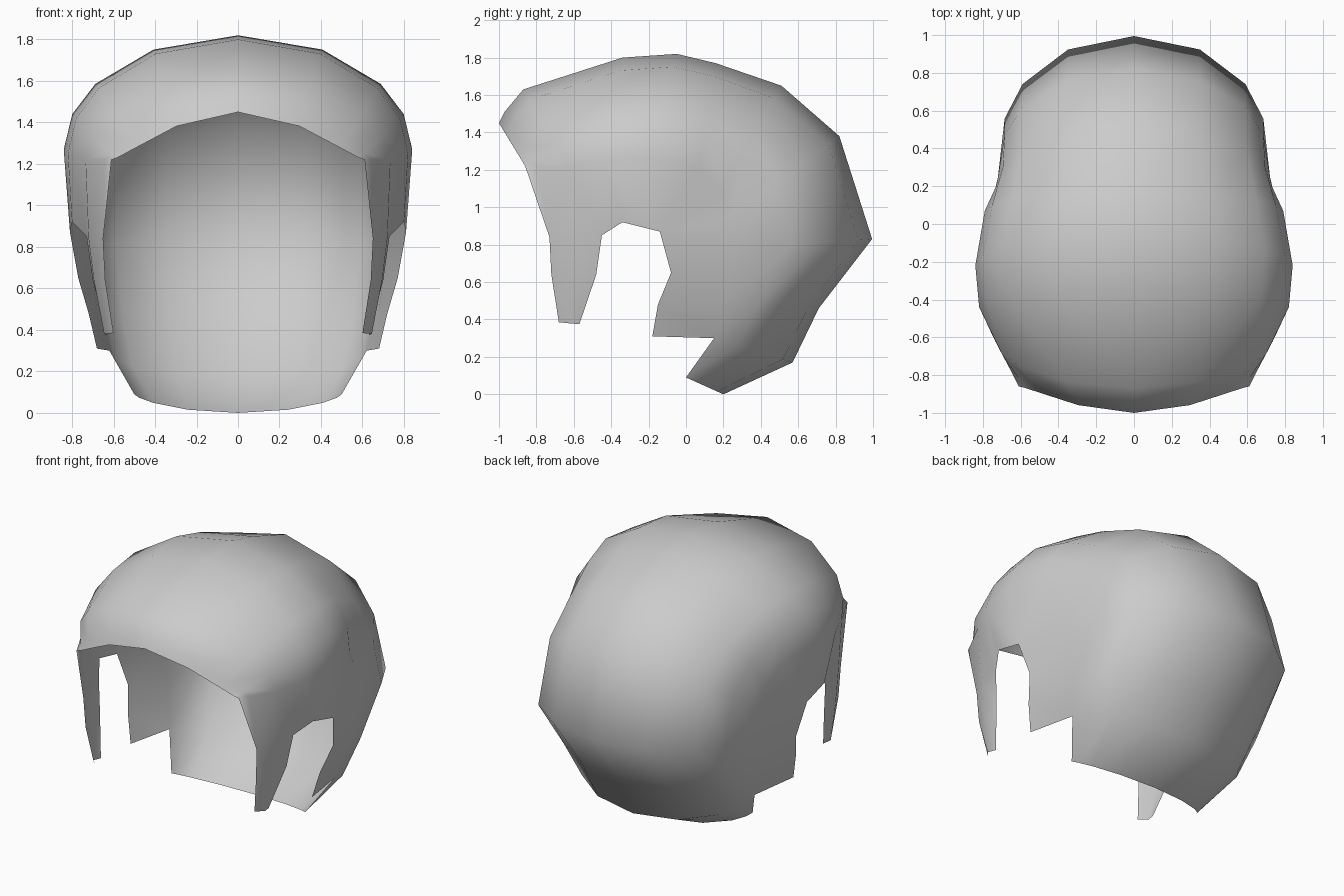
import bpy, bmesh
from math import sin, cos, radians

if "Cube" in bpy.data.objects:
    bpy.data.objects.remove(bpy.data.objects["Cube"])

# Ribs: centre-line point (y, z), side point (x, y, z), curve exponent
RIBS = [
    ((-1.00, 1.45), (0.61, -0.86, 1.22), 2.6),
    ((-0.97, 1.51), (0.64, -0.80, 1.22), 1.9),
    ((-0.87, 1.63), (0.735, -0.62, 1.22), 1.1),
    ((-0.34, 1.80), (0.82, -0.44, 1.25), 1.0),
    ((-0.05, 1.82), (0.84, -0.22, 1.27), 1.0),
    ((0.16, 1.77), (0.79, 0.07, 1.22), 1.0),
    ((0.51, 1.65), (0.73, 0.20, 1.08), 0.95),
    ((0.82, 1.38), (0.72, 0.25, 0.95), 0.8),
    ((0.995, 0.83), (0.72, 0.25, 0.78), 0.75),
    ((0.71, 0.46), (0.68, 0.22, 0.50), 0.9),
    ((0.57, 0.17), (0.62, 0.15, 0.30), 1.0),
    ((0.20, 0.00), (0.50, 0.00, 0.09), 1.4),
]
ANGLES = [0, 29, 55, 72, 90]

bm = bmesh.new()

# Cap: quarter-ellipse ribs from the centre line to the side line
grid = []
for (ty, tz), (sx, sy, sz), p in RIBS:
    row = []
    for a in ANGLES:
        s, c = sin(radians(a)), max(cos(radians(a)), 0) ** p
        row.append(bm.verts.new((sx * s, sy + (ty - sy) * c, sz + (tz - sz) * c)))
    grid.append(row)
for r0, r1 in zip(grid, grid[1:]):
    for j in range(len(ANGLES) - 1):
        bm.faces.new((r0[j], r0[j + 1], r1[j + 1], r1[j]))
S = [r[-1] for r in grid]

# Ear arch, from the sideburn root to the flap behind the ear
L = [bm.verts.new(v) for v in [(0.65, -0.73, 0.84), (0.72, -0.60, 0.84), (0.73, -0.45, 0.85),
                               (0.80, -0.34, 0.92), (0.81, -0.14, 0.87)]]
bm.faces.new((S[0], S[1], S[2], L[1], L[0]))
bm.faces.new((S[2], S[3], L[2], L[1]))
bm.faces.new((S[3], L[3], L[2]))
bm.faces.new((S[3], S[4], L[4], L[3]))
for i in (4, 5, 6):
    bm.faces.new((S[i], S[i + 1], L[4]))

# Sideburn: ridged strip tapering downwards
rows = [L[:3]]
for pts in ([(0.64, -0.72, 0.64), (0.695, -0.61, 0.64), (0.70, -0.48, 0.64)],
            [(0.60, -0.68, 0.385), (0.645, -0.63, 0.38), (0.63, -0.57, 0.375)]):
    rows.append([bm.verts.new(v) for v in pts])
for a, b in zip(rows, rows[1:]):
    for j in (0, 1):
        bm.faces.new((a[j], a[j + 1], b[j + 1], b[j]))

# Flap behind the ear
F = [L[4]] + [bm.verts.new(v) for v in [(0.77, -0.08, 0.65), (0.72, -0.15, 0.48),
                                        (0.68, -0.18, 0.31)]]
for k in range(3):
    bm.faces.new((F[k], S[7 + k], S[8 + k], F[k + 1]))

bmesh.ops.recalc_face_normals(bm, faces=bm.faces)
bm.normal_update()
if grid[4][0].normal.z < 0:
    bmesh.ops.reverse_faces(bm, faces=bm.faces)
for f in bm.faces:
    f.smooth = True
mesh = bpy.data.meshes.new("hair_shell")
bm.to_mesh(mesh)
bm.free()
hair = bpy.data.objects.new("hair_shell", mesh)
bpy.context.collection.objects.link(hair)

# Mirror to the other side
m = hair.modifiers.new("Mirror", 'MIRROR')
m.use_clip = True
m.merge_threshold = 0.001
